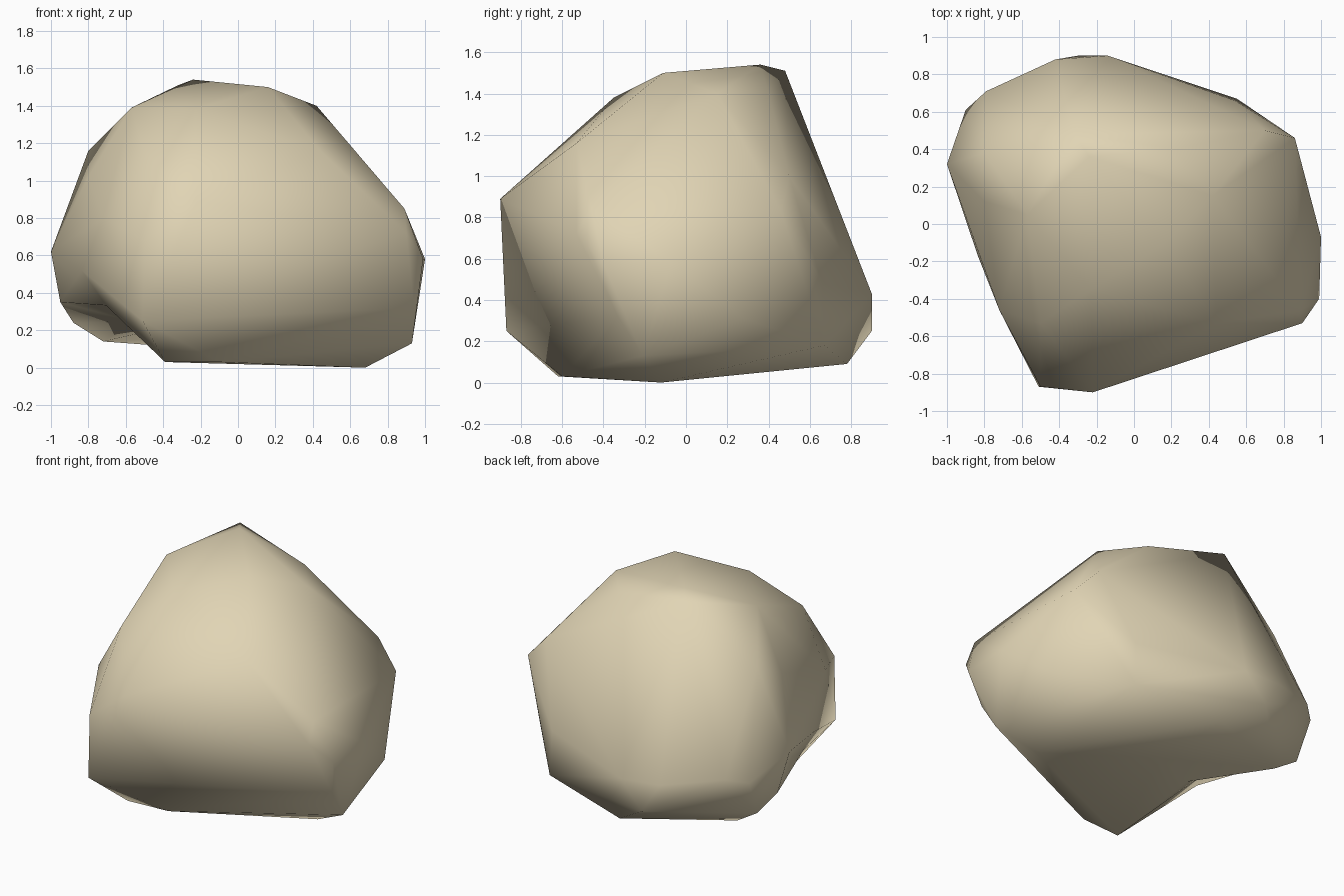
import bpy
import bmesh
from mathutils import Vector

default_cube = bpy.data.objects.get("Cube")
if default_cube:
    bpy.data.objects.remove(default_cube, do_unlink=True)


def flat_material(name, colour):
    material = bpy.data.materials.new(name)
    material.use_nodes = True
    material.diffuse_color = colour
    shader = next(n for n in material.node_tree.nodes if n.type == 'BSDF_PRINCIPLED')
    shader.inputs["Base Color"].default_value = colour
    shader.inputs["Roughness"].default_value = 0.9
    return material


def is_among(position, points):
    return any((position - Vector(point)).length < .001 for point in points)


# Corner points of the boulder, grouped by the region they shape
crown = [(-.24, .36, 1.54), (-.32, .48, 1.51), (.16, -.11, 1.5), (.42, .15, 1.4),
         (.22, .4, 1.4), (-.57, .05, 1.39), (-.23, -.35, 1.38), (-.8, .38, 1.16)]
front_shoulder = [(-.5, -.53, 1.15), (.44, -.53, 1.16), (.89, -.46, .85), (-.22, -.9, .89)]
left_flank = [(1, -.07, .58), (.99, -.4, .58), (.9, -.53, .72), (.94, -.33, .32),
              (.93, -.21, .13), (.9, .28, .31), (.86, .46, .83), (.7, .5, 1)]
back_wall = [(.55, .67, .18), (.54, .66, .48), (-.14, .9, .43), (-.3, .9, .25),
             (-.42, .88, .45), (-.79, .71, .52), (-.9, .61, .49), (-1, .32, .62),
             (-.8, .12, 1.02)]
underside = [(.68, -.12, 0), (-.1, -.6, .03)]
front_lobe = [(-.39, -.62, .03), (-.51, -.87, .25), (-.5, -.87, .68),
              (-.72, -.46, .8), (-.835, -.17, .52)]
back_lobe = [(-.05, .78, .09), (-.72, .48, .14), (-.88, .5, .24), (-.95, .38, .35)]

# Wrap the regions in one faceted skin
rock = bmesh.new()
for region in (crown, front_shoulder, left_flank, back_wall, underside, front_lobe, back_lobe):
    for point in region:
        rock.verts.new(point)
bmesh.ops.convex_hull(rock, input=list(rock.verts))
loose = [vert for vert in rock.verts if not vert.link_faces]
bmesh.ops.delete(rock, geom=loose, context='VERTS')

# Hollow between the two lower lobes: split the bridging edges and pull them inward,
# fading out higher up the side
bridges = [edge for edge in rock.edges
           if any(is_among(vert.co, front_lobe) for vert in edge.verts)
           and any(is_among(vert.co, back_lobe) for vert in edge.verts)]
middles = [(edge.verts[0].co + edge.verts[1].co) / 2 for edge in bridges]
bmesh.ops.subdivide_edges(rock, edges=bridges, cuts=1)
for vert in rock.verts:
    if is_among(vert.co, middles):
        strength = 1 if vert.co.z < .25 else .3
        vert.co += Vector((.08, .01, .11)) * strength
bmesh.ops.triangulate(rock, faces=list(rock.faces))
bmesh.ops.recalc_face_normals(rock, faces=list(rock.faces))

# Smooth stone surface
for face in rock.faces:
    face.smooth = True
boulder_mesh = bpy.data.meshes.new("boulder")
rock.to_mesh(boulder_mesh)
rock.free()
boulder_mesh.materials.append(flat_material("sandy stone", (.75, .66, .46, 1)))
boulder = bpy.data.objects.new("boulder", boulder_mesh)
bpy.context.collection.objects.link(boulder)
